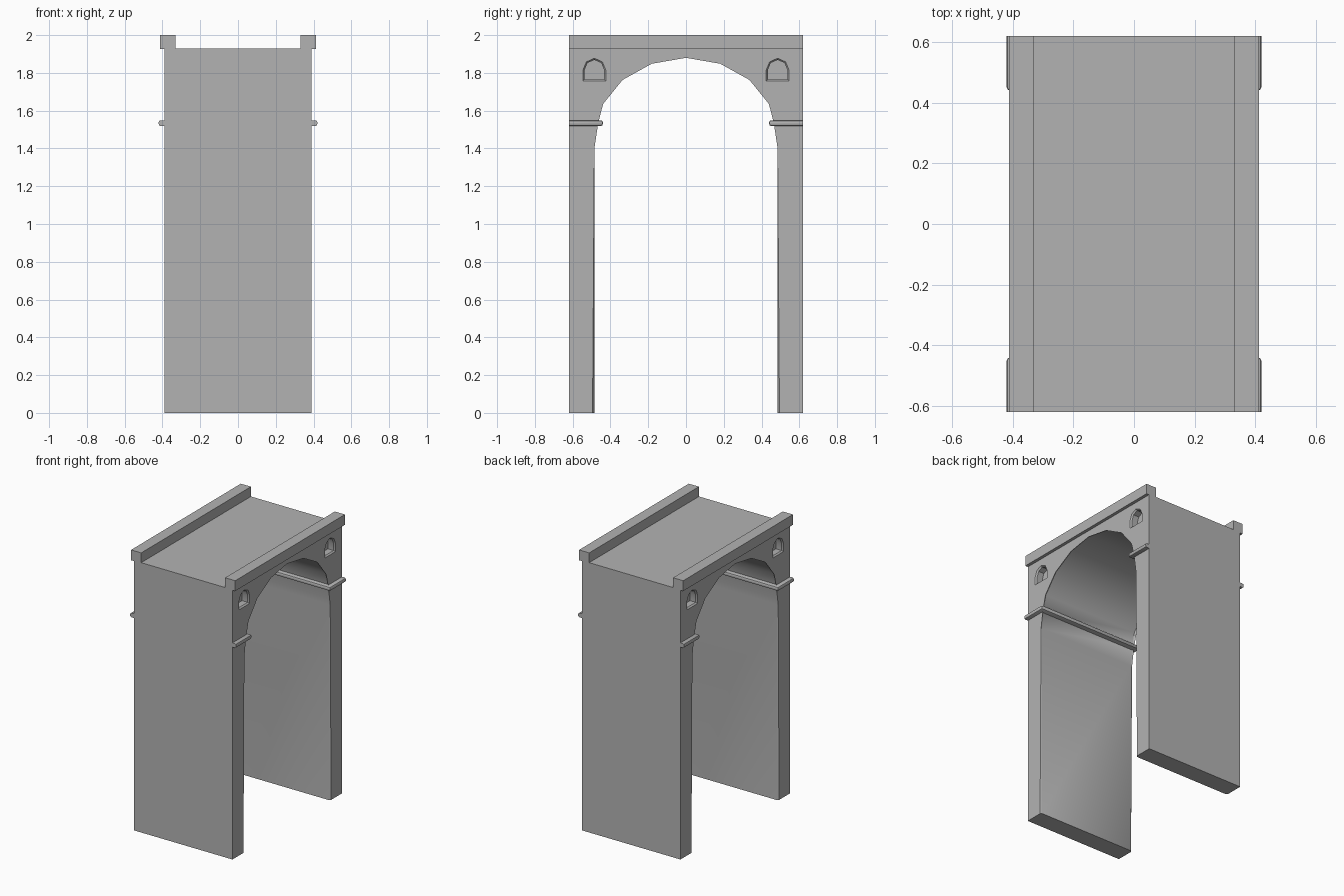
import bpy, bmesh
from mathutils import Vector

default = bpy.data.objects.get("Cube")
if default:
    bpy.data.objects.remove(default, do_unlink=True)

HALF_X, HALF_Y, DECK_Z = 0.39, 0.62, 1.93

stone = bpy.data.materials.new("grey stone")
stone.use_nodes = True
GREY = (0.45, 0.45, 0.45, 1)
stone.diffuse_color = GREY
stone.node_tree.nodes["Principled BSDF"].inputs["Base Color"].default_value = GREY


def finish(bm, name):
    bmesh.ops.recalc_face_normals(bm, faces=bm.faces)
    mesh = bpy.data.meshes.new(name)
    bm.to_mesh(mesh)
    bm.free()
    mesh.materials.append(stone)
    obj = bpy.data.objects.new(name, mesh)
    bpy.context.collection.objects.link(obj)
    return obj


def select_only(obj):
    bpy.ops.object.select_all(action="DESELECT")
    obj.select_set(True)
    bpy.context.view_layer.objects.active = obj


def smooth(obj, degrees=35):
    select_only(obj)
    bpy.ops.object.shade_smooth_by_angle(angle=degrees * 3.14159 / 180)


def loft(rings):
    """Closed solid through rings of matching points."""
    bm = bmesh.new()
    loops = [[bm.verts.new(p) for p in ring] for ring in rings]
    for a, b in zip(loops, loops[1:]):
        for i in range(len(a)):
            j = (i + 1) % len(a)
            bm.faces.new((a[i], a[j], b[j], b[i]))
    bm.faces.new(loops[0])
    bm.faces.new(loops[-1])
    return bm


def beveled_box(name, lo, hi, width, segments):
    """Box with every edge rounded except those on its outer y ends."""
    bm = loft([[(x, y, z) for y, z in
                ((lo[1], lo[2]), (hi[1], lo[2]), (hi[1], hi[2]), (lo[1], hi[2]))]
               for x in (lo[0], hi[0])])
    edges = [e for e in bm.edges
             if not all(abs(v.co.y) > HALF_Y - 0.001 for v in e.verts)]
    bmesh.ops.bevel(bm, geom=edges, offset=width, segments=segments,
                    profile=0.5, affect="EDGES")
    obj = finish(bm, name)
    smooth(obj)
    return obj


# Arch body: one outline extruded across the passage, opening edges chamfered
half_arch = [(0.485, 0), (0.485, 1.4), (0.475, 1.535), (0.448, 1.64),
             (0.343, 1.77), (0.185, 1.858)]
opening = half_arch + [(0, 1.89)] + [(-y, z) for y, z in reversed(half_arch)]
outline = opening + [(-HALF_Y, 0), (-HALF_Y, DECK_Z),
                     (HALF_Y, DECK_Z), (HALF_Y, 0)]
bm = loft([[(x, y, z) for y, z in outline] for x in (-HALF_X, HALF_X)])
rim = [e for e in bm.edges
       if e.verts[0].co.x == e.verts[1].co.x
       and all(abs(v.co.y) < 0.5 for v in e.verts)]
bmesh.ops.bevel(bm, geom=rim, offset=0.01, segments=1, affect="EDGES")
body = finish(bm, "arch_body")

# Blind niches with a chamfered rim, cut into both faces
half_niche = [(0.06, 1.758), (0.06, 1.815), (0.042, 1.858)]
niche = half_niche + [(0, 1.877)] + [(-y, z) for y, z in reversed(half_niche)]
MID_Z = 1.815


def niche_ring(side, x, scale, centre_y):
    return [(side * x, centre_y + y * scale, MID_Z + (z - MID_Z) * scale)
            for y, z in niche]


for side in (-1, 1):
    for centre_y in (-0.485, 0.485):
        cutter = finish(loft([niche_ring(side, x, s, centre_y) for x, s in
                              ((0.40, 1.15), (0.38, 0.87), (0.335, 0.87))]),
                        "niche_cutter")
        cutter.hide_render = True
        select_only(body)
        mod = body.modifiers.new("niche", "BOOLEAN")
        mod.operation = "DIFFERENCE"
        mod.solver = "EXACT"
        mod.object = cutter
        bpy.ops.object.modifier_apply(modifier=mod.name)
        bpy.data.objects.remove(cutter, do_unlink=True)
smooth(body)

# Parapets along both deck edges
for label, s in (("left", 1), ("right", -1)):
    xs = sorted((s * 0.332, s * 0.412))
    beveled_box(label + "_parapet", (xs[0], -HALF_Y, DECK_Z - 0.004),
                (xs[1], HALF_Y, 2.0), 0.007, 1)

# Rounded mouldings at the spring of the arch
for label, s in (("front", -1), ("back", 1)):
    ys = sorted((s * 0.44, s * HALF_Y))
    beveled_box(label + "_moulding", (-0.42, ys[0], 1.519),
                (0.42, ys[1], 1.549), 0.011, 2)
